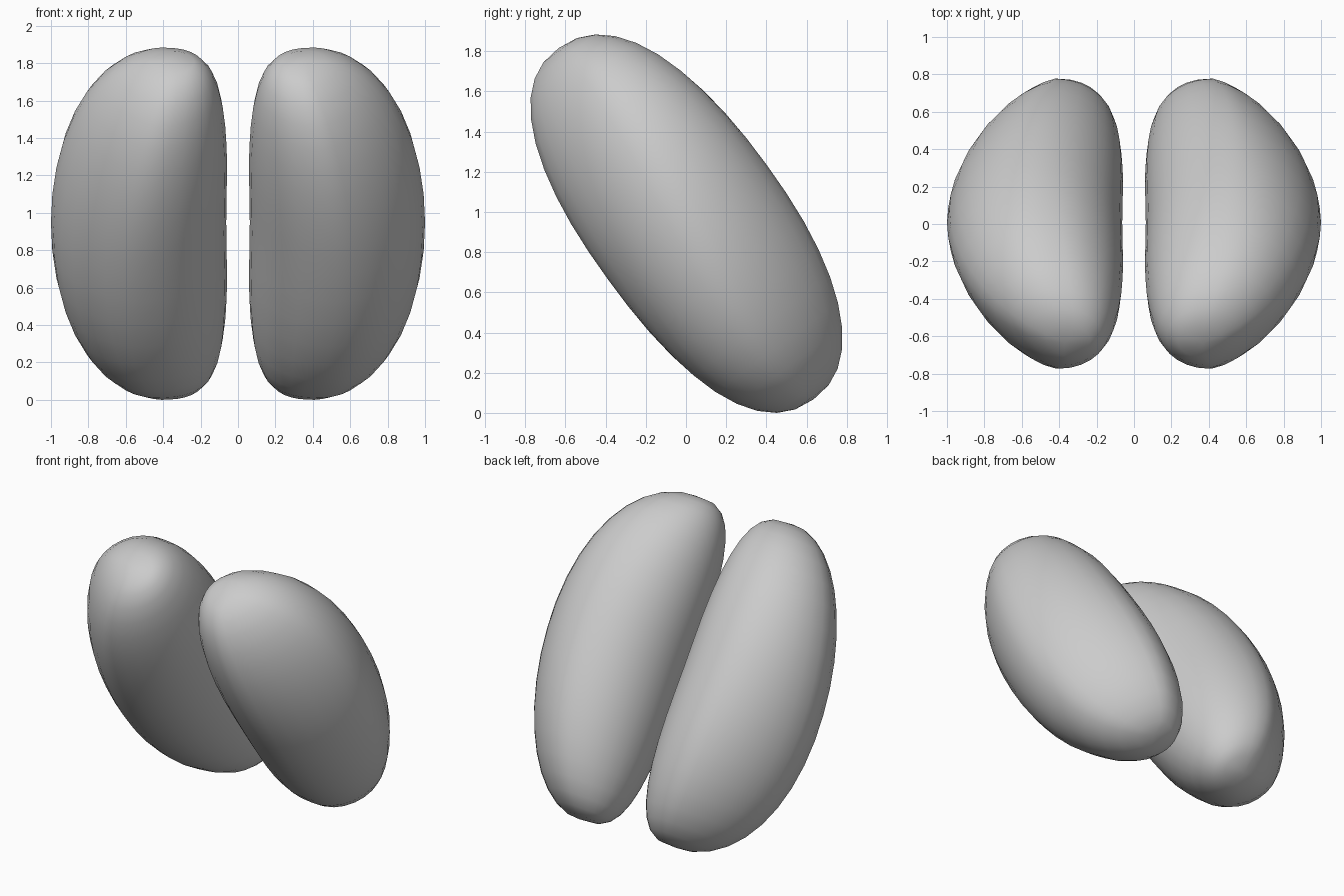
import bpy, bmesh, math
from mathutils import Matrix

cube = bpy.data.objects.get("Cube")
if cube:
    bpy.data.objects.remove(cube, do_unlink=True)

grey = bpy.data.materials.new("plain grey")
grey.use_nodes = True
colour = (0.6, 0.6, 0.6, 1)
grey.diffuse_color = colour
grey.node_tree.nodes["Principled BSDF"].inputs["Base Color"].default_value = colour

HALF_LENGTH = 1.08
TIP_X = 0.37
LEAN = math.radians(36)


def swell(s, n):
    """Superellipse width along the lobe, zero at both tips."""
    return max(0, 1 - abs(s) ** n) ** (1 / n)


def signed_power(c, p):
    return math.copysign(abs(c) ** p, c)


def make_lobe(name, side):
    bm = bmesh.new()
    bmesh.ops.create_uvsphere(bm, u_segments=28, v_segments=20, radius=1)
    for v in bm.verts:
        s = round(v.co.z, 5)
        angle = math.atan2(v.co.y, v.co.x)
        # The section is round inside and narrows to a soft ridge outside
        power = 2 / 1.75 if math.cos(angle) > 0 else 1
        across = signed_power(math.cos(angle), power)
        back = signed_power(math.sin(angle), power)
        # Bulging outer side, flat and slightly hollow inner side
        outer = TIP_X + 0.63 * swell(s, 2.03)
        inner = TIP_X - 0.315 * swell(s, 3.7) + 0.008 * math.exp(-(s / 0.3) ** 2)
        middle, half = (outer + inner) / 2, (outer - inner) / 2
        depth = 0.487 * swell(s, 2.3)
        # The outer ridge stands more upright than the lobe's axis
        ridge = 0.15 * s * swell(s, 2) * max(0, across)
        v.co = (middle + half * across,
                depth * back + 0.01 * (1 - s * s) + ridge,
                HALF_LENGTH * s)
    # Lean the lobe towards the front and stand it on the floor
    bm.transform(Matrix.Rotation(LEAN, 4, "X"))
    low = min(v.co.z for v in bm.verts)
    bm.transform(Matrix.Diagonal((side, 1, 1, 1))
                 @ Matrix.Translation((0, 0, -low)))
    bmesh.ops.recalc_face_normals(bm, faces=bm.faces)
    for f in bm.faces:
        f.smooth = True
    mesh = bpy.data.meshes.new(name)
    bm.to_mesh(mesh)
    bm.free()
    mesh.materials.append(grey)
    bpy.context.collection.objects.link(bpy.data.objects.new(name, mesh))


make_lobe("left_lobe", 1)
make_lobe("right_lobe", -1)
